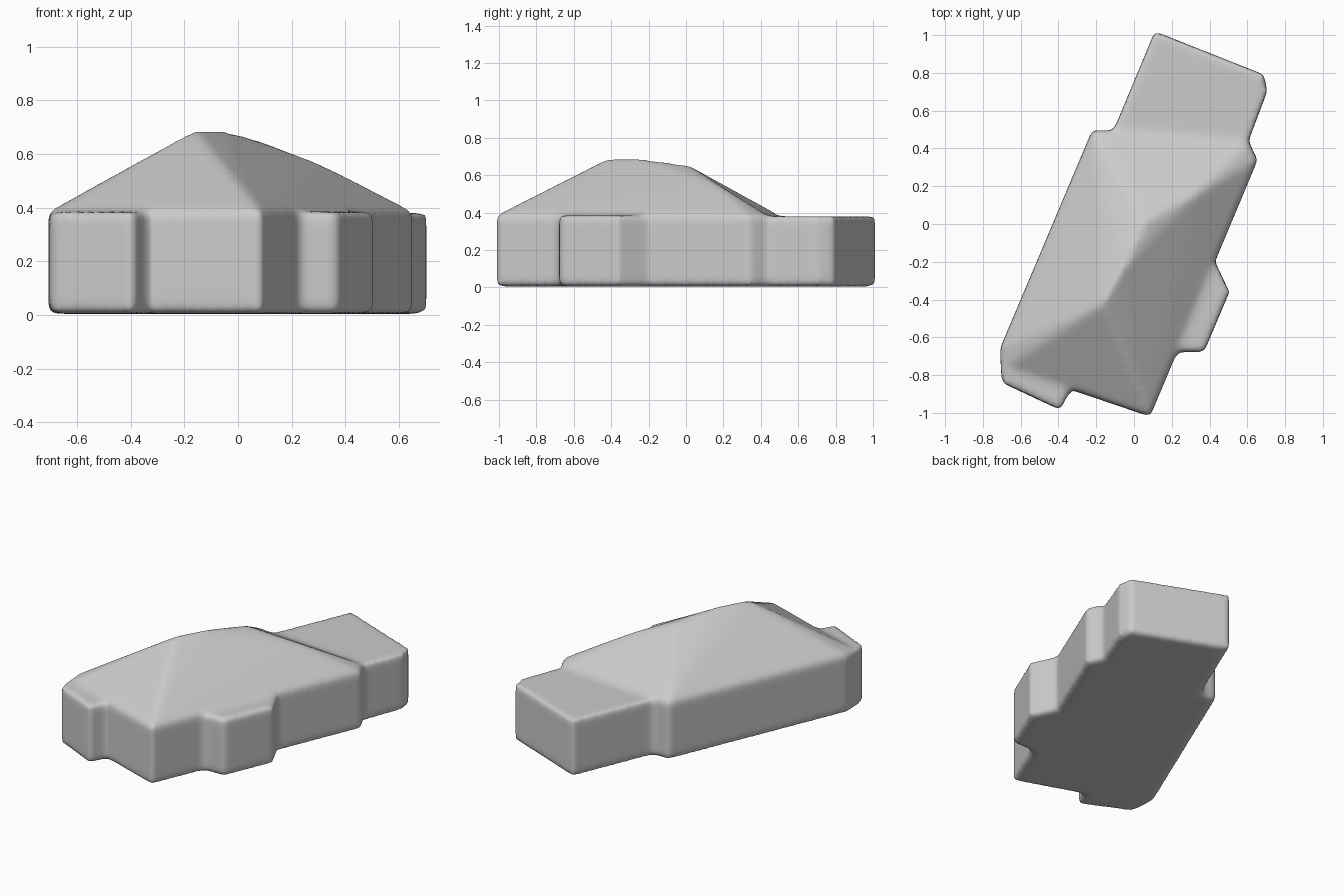
import bpy
import bmesh

cube = bpy.data.objects.get("Cube")
if cube:
    bpy.data.objects.remove(cube, do_unlink=True)

BASE, EAVE = 0.004, 0.385

# One plain plaster colour
plaster = bpy.data.materials.new("grey plaster")
plaster.use_nodes = True
GREY = (0.6, 0.6, 0.6, 1)
plaster.diffuse_color = GREY
plaster.node_tree.nodes["Principled BSDF"].inputs["Base Color"].default_value = GREY


def add_block(bm, outline, top=EAVE, ridge=()):
    """Add a convex volume over an outline, optionally rising to ridge points."""
    points = [(x, y, z) for x, y in outline for z in (BASE, top)] + list(ridge)
    part = bmesh.new()
    for p in points:
        part.verts.new(p)
    bmesh.ops.convex_hull(part, input=part.verts)
    bmesh.ops.recalc_face_normals(part, faces=part.faces)
    mesh = bpy.data.meshes.new("block")
    part.to_mesh(mesh)
    part.free()
    bm.from_mesh(mesh)
    bpy.data.meshes.remove(mesh)


bm = bmesh.new()

# Main house with its hipped roof
add_block(bm,
          [(-0.71, -0.66), (-0.68, -0.76), (0.085, -1.02),
           (0.655, 0.34), (0.61, 0.43), (-0.22, 0.50)],
          ridge=[(-0.16, -0.42, 0.69), (-0.06, -0.24, 0.69),
                 (0.06, 0.01, 0.655), (0.33, 0.16, 0.555)])

# Low flat-topped rear wing
add_block(bm,
          [(0.11, 1.02), (-0.115, 0.48), (0.1, 0.2), (0.53, 0.25),
           (0.61, 0.45), (0.705, 0.70), (0.69, 0.79)], top=0.38)

# Front bay at the corner
add_block(bm,
          [(-0.71, -0.66), (-0.70, -0.84), (-0.39, -0.985),
           (-0.30, -0.80), (-0.4, -0.6)])

# Side bay
add_block(bm,
          [(0.2, -0.675), (0.37, -0.68), (0.505, -0.36),
           (0.42, -0.18), (0.25, -0.3)])

mesh = bpy.data.meshes.new("house")
bm.to_mesh(mesh)
bm.free()
mesh.materials.append(plaster)
house = bpy.data.objects.new("house", mesh)
bpy.context.collection.objects.link(house)

# Fuse the volumes into one soft skin
fuse = house.modifiers.new("fuse", 'REMESH')
fuse.mode = 'VOXEL'
fuse.voxel_size = 0.018
fuse.use_smooth_shade = True
soften = house.modifiers.new("soften", 'SMOOTH')
soften.factor = 0.5
soften.iterations = 12
